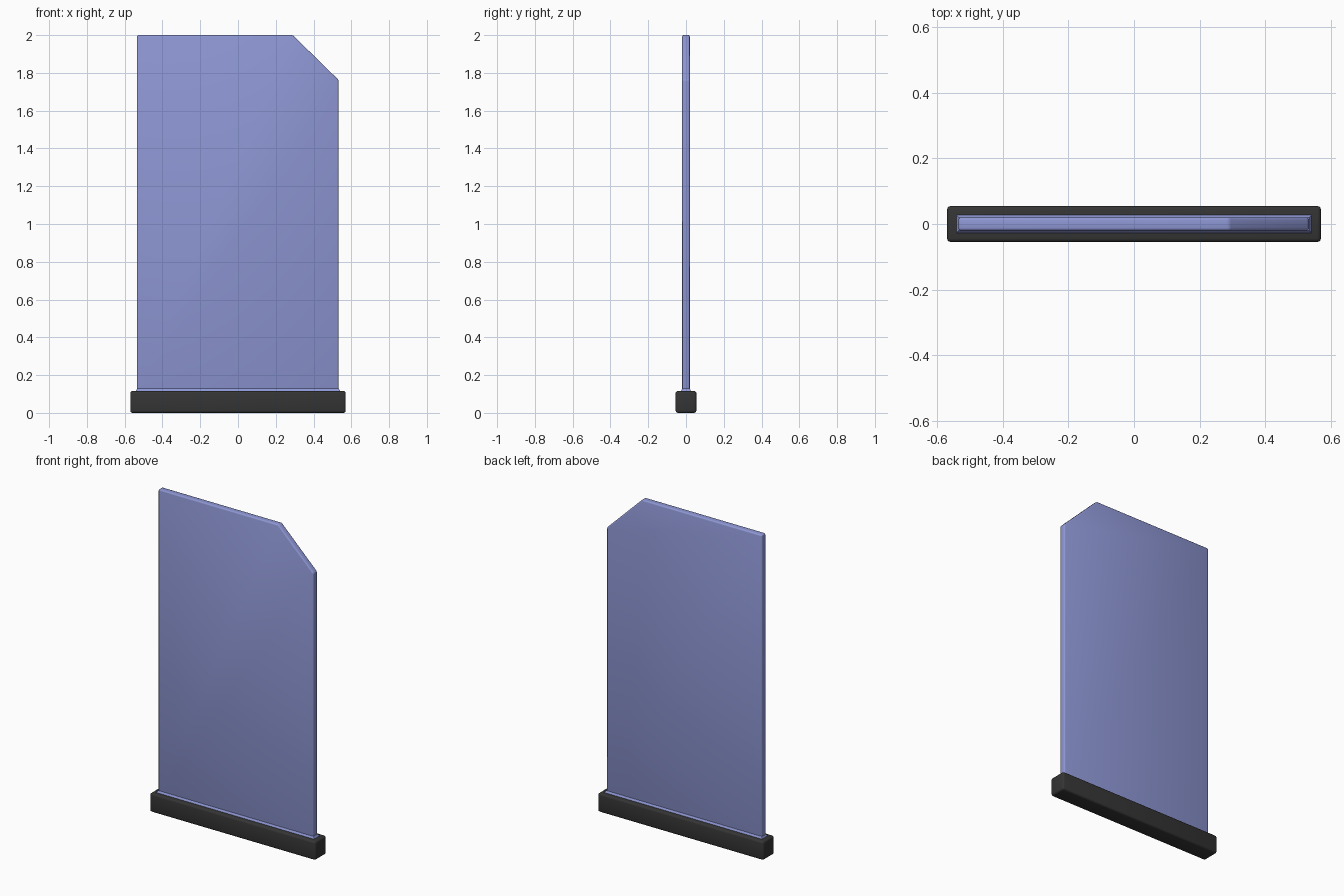
import bpy, bmesh

if "Cube" in bpy.data.objects:
    bpy.data.objects.remove(bpy.data.objects["Cube"])


def material(name, color):
    m = bpy.data.materials.new(name)
    m.diffuse_color = color
    m.use_nodes = True
    m.node_tree.nodes["Principled BSDF"].inputs["Base Color"].default_value = m.diffuse_color
    return m


def loft(name, lower, upper, mat, bevel=0.0, segments=3):
    """Solid joining two matching closed loops of points."""
    bm = bmesh.new()
    a = [bm.verts.new(p) for p in lower]
    b = [bm.verts.new(p) for p in upper]
    bm.faces.new(a[::-1])
    bm.faces.new(b)
    n = len(a)
    for i in range(n):
        j = (i + 1) % n
        bm.faces.new((a[i], a[j], b[j], b[i]))
    bmesh.ops.recalc_face_normals(bm, faces=bm.faces)
    if bevel:
        bmesh.ops.bevel(bm, geom=bm.edges[:], offset=bevel, segments=segments,
                        profile=0.5, affect='EDGES')
    me = bpy.data.meshes.new(name)
    bm.to_mesh(me)
    bm.free()
    ob = bpy.data.objects.new(name, me)
    bpy.context.collection.objects.link(ob)
    me.materials.append(mat)
    bpy.ops.object.select_all(action='DESELECT')
    ob.select_set(True)
    bpy.context.view_layer.objects.active = ob
    bpy.ops.object.shade_smooth_by_angle(angle=0.6)
    return ob


def rect(x, y, z):
    return [(-x, -y, z), (x, -y, z), (x, y, z), (-x, y, z)]


dark = material("dark_base", (0.035, 0.035, 0.035, 1))
glass = material("blue_panel", (0.27, 0.31, 0.66, 0.85))

# base bar
loft("base", rect(0.57, 0.055, 0.0), rect(0.57, 0.055, 0.116), dark, 0.012)

# upright panel with one clipped upper corner
outline = [(-0.535, 0.10), (0.532, 0.10), (0.532, 1.763), (0.29, 2.0), (-0.535, 2.0)]
loft("panel", [(x, -0.02, z) for x, z in outline],
     [(x, 0.02, z) for x, z in outline], glass, 0.008)

# flared collar where the panel meets the base
loft("panel_collar", rect(0.544, 0.03, 0.112), rect(0.534, 0.02, 0.128), glass)
